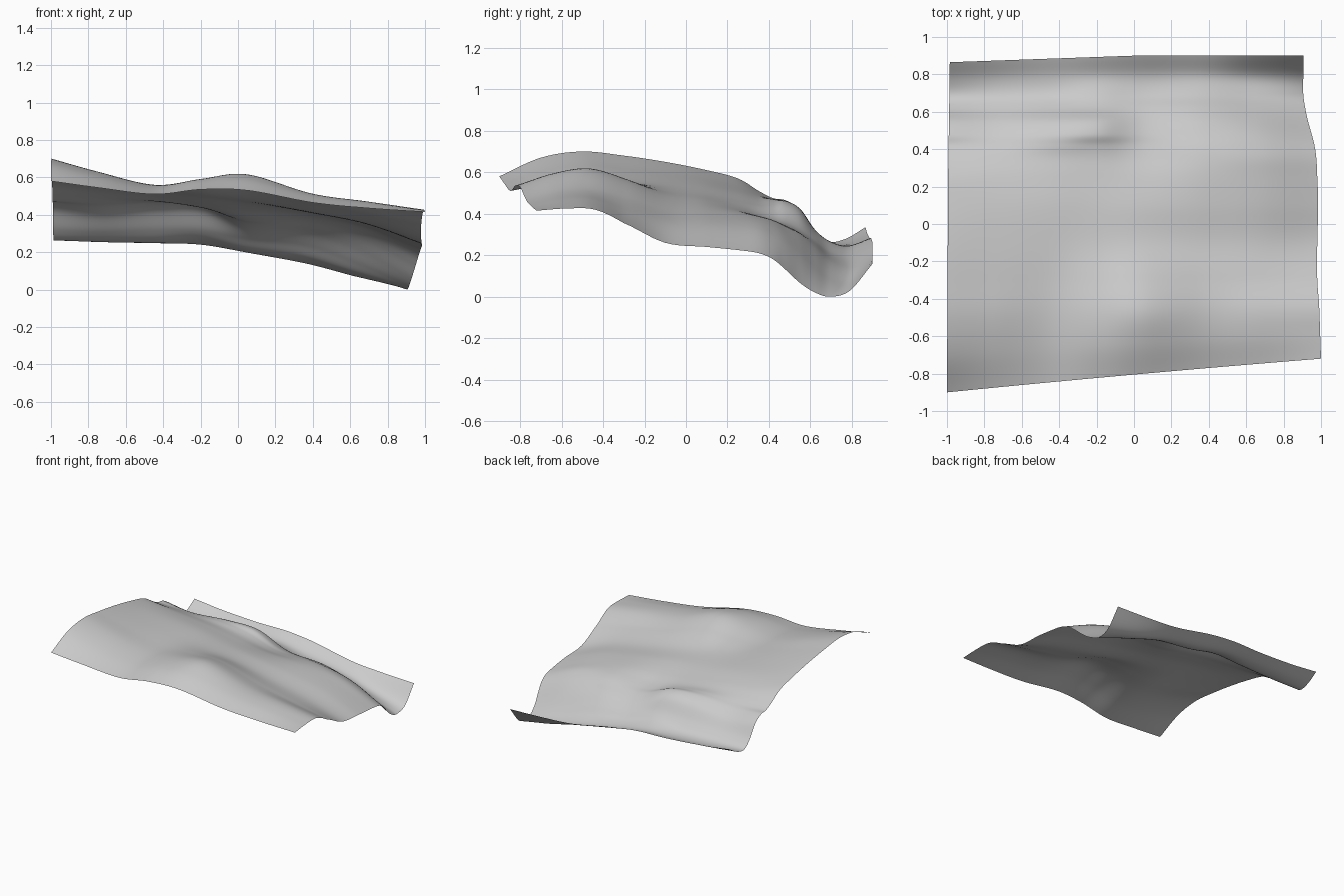
import bpy
import bmesh

default_cube = bpy.data.objects.get("Cube")
if default_cube:
    bpy.data.objects.remove(default_cube, do_unlink=True)

# Front-to-back stations shared by every section of the cloth
station_depth = [-.9, -.7, -.5, -.3, -.1, .1, .25, .35, .42, .48, .55, .62, .69, .78, .88]
# Half-width of the wavy left hem at each station
hem_width = [1, .995, .99, .98, .98, .985, .98, .975, .965, .95, .93, .915, .905, .905, .905]

# Section heights in hundredths, listed from the right hem to the left hem
section_x = [-1, -.75, -.45, -.2, .05, .4, .7, 1]
sections = [
    [58, 67, 70, 68, 65, 61, 57, 51, 47.5, 46.5, 42, 32, 26.5, 28, 33.5],
    [54.5, 60.5, 63, 61.5, 59.5, 57, 53.5, 49.5, 46.5, 44, 39, 31, 26, 26, 30.5],
    [51, 54.5, 56, 55.5, 54.5, 53, 50, 47.5, 47, 46, 41.5, 32, 26, 25, 28.5],
    [53.5, 58, 59, 56, 51.5, 49, 46, 44, 44, 45, 41.5, 32, 26.5, 24, 28],
    [53, 59, 61.5, 56.5, 48.5, 46, 42.5, 39, 37, 35.5, 32, 27, 21.5, 20, 25],
    [46.5, 50.5, 51, 47, 41.5, 41, 40, 38.5, 36.5, 33.5, 29.5, 23.5, 17, 14, 19],
    [43.5, 46.5, 46.5, 41, 35.5, 35, 34, 33, 30.5, 27, 21, 14, 8.5, 7.5, 17],
    [41.5, 42.5, 42, 35.5, 26, 24, 22.5, 21, 18, 13, 6.5, 2, 0, 3, 16],
]


def spline(values, t):
    """Smooth curve through evenly spaced values, with t from 0 to 1."""
    last = len(values) - 1
    s = t * last
    i = min(int(s), last - 1)
    f = s - i
    b, c = values[i], values[i + 1]
    a = values[i - 1] if i > 0 else 2 * b - c
    d = values[i + 2] if i + 2 <= last else 2 * c - b
    return b + f / 2 * (c - a + f * (2 * a - 5 * b + 4 * c - d + f * (3 * (b - c) + d - a)))


def cloth_point(s, t):
    """Position on the cloth: s runs across it, t runs front to back."""
    x = spline(section_x, s)
    y = spline(station_depth, t)
    z = spline([spline(row, t) for row in sections], s) / 100
    # Slanted front hem and slightly bowed back hem
    across = x + 1
    y += (.1 - .005 * across) * across * max(0, (-y - .3) / .6)
    y += (.035 * min(1, across) - .015) * t ** 8
    # Uneven side hems
    x *= spline(hem_width, t) if x > 0 else 1 - .015 * t
    return x, y, z


# Draped cloth sheet
columns, rows = 84, 98
bm = bmesh.new()
grid = [[bm.verts.new(cloth_point(i / columns, j / rows)) for i in range(columns + 1)]
        for j in range(rows + 1)]
for near, far in zip(grid, grid[1:]):
    for i in range(columns):
        bm.faces.new((near[i], near[i + 1], far[i + 1], far[i]))

# Rest the lowest fold on the ground
lowest = min(v.co.z for v in bm.verts)
for v in bm.verts:
    v.co.z -= lowest
for face in bm.faces:
    face.smooth = True

mesh = bpy.data.meshes.new("cloth_sheet")
bm.to_mesh(mesh)
bm.free()
cloth = bpy.data.objects.new("cloth_sheet", mesh)
bpy.context.scene.collection.objects.link(cloth)

# Plain grey fabric
grey = bpy.data.materials.new("grey_fabric")
grey.use_nodes = True
colour = (.6, .6, .6, 1)
grey.diffuse_color = colour
grey.node_tree.nodes["Principled BSDF"].inputs["Base Color"].default_value = colour
mesh.materials.append(grey)
